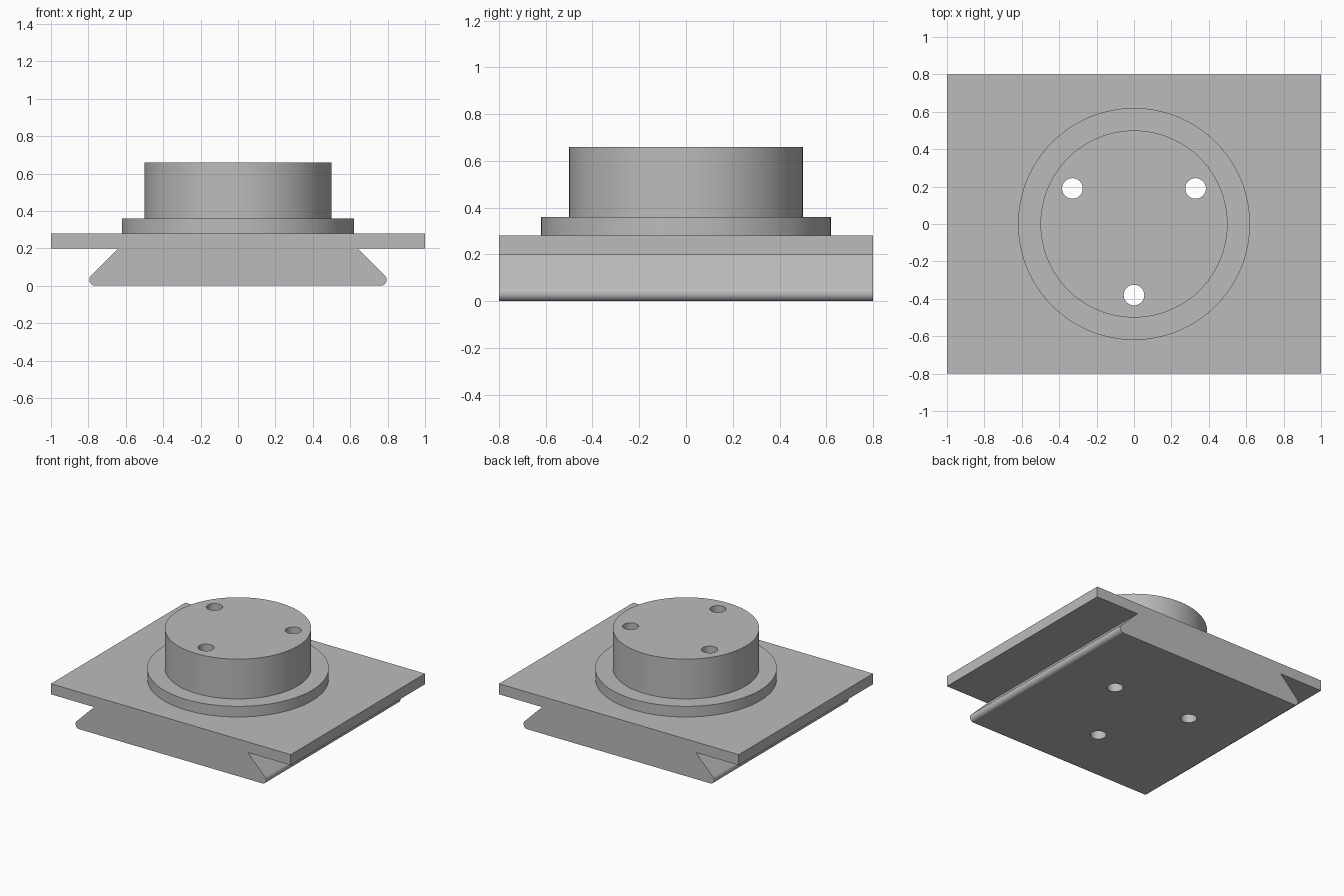
import bpy, bmesh, math
from mathutils import Vector

if "Cube" in bpy.data.objects:
    bpy.data.objects.remove(bpy.data.objects["Cube"], do_unlink=True)

DEPTH = 1.6          # front to back
PLATE_LOW, PLATE_TOP, TOP = 0.2, 0.28, 0.66
NECK = 0.64          # dovetail half width under the plate
FILLET = 0.032

# Plain grey metal
grey = bpy.data.materials.new("plain grey")
grey.use_nodes = True
colour = (0.5, 0.5, 0.5, 1)
grey.diffuse_color = colour
grey.node_tree.nodes["Principled BSDF"].inputs["Base Color"].default_value = colour


def make_object(name, bm):
    bmesh.ops.recalc_face_normals(bm, faces=bm.faces)
    mesh = bpy.data.meshes.new(name)
    bm.to_mesh(mesh)
    bm.free()
    mesh.materials.append(grey)
    obj = bpy.data.objects.new(name, mesh)
    bpy.context.collection.objects.link(obj)
    return obj


def cylinder(bm, radius, low, high, x=0, y=0, sides=96):
    made = bmesh.ops.create_cone(bm, cap_ends=True, segments=sides, radius1=radius,
                                 radius2=radius, depth=high - low)
    bmesh.ops.translate(bm, verts=made["verts"], vec=(x, y, (low + high) / 2))


def combine(target, tool, operation):
    mod = target.modifiers.new(tool.name, "BOOLEAN")
    mod.object, mod.operation, mod.solver = tool, operation, "EXACT"
    bpy.ops.object.select_all(action="DESELECT")
    bpy.context.view_layer.objects.active = target
    target.select_set(True)
    bpy.ops.object.modifier_apply(modifier=mod.name)
    bpy.data.objects.remove(tool, do_unlink=True)


# Base: plate and dovetail as one extruded profile, with rounded dovetail tips
centre_x = NECK + PLATE_LOW - FILLET / math.tan(math.pi / 8)
half = [(1, PLATE_TOP), (1, PLATE_LOW), (NECK, PLATE_LOW)]
for i in range(13):
    a = math.radians(45 - 135 * i / 12)
    half.append((centre_x + FILLET * math.cos(a), FILLET + FILLET * math.sin(a)))
outline = half + [(-x, z) for x, z in reversed(half)]
bm = bmesh.new()
face = bm.faces.new([bm.verts.new((x, -DEPTH / 2, z)) for x, z in outline])
extruded = bmesh.ops.extrude_face_region(bm, geom=[face])["geom"]
moved = [v for v in extruded if isinstance(v, bmesh.types.BMVert)]
bmesh.ops.translate(bm, verts=moved, vec=Vector((0, DEPTH, 0)))
body = make_object("dovetail_mount", bm)

# Flange and boss, sunk into the plate and merged with it
for name, radius, high in (("flange", 0.62, 0.36), ("boss", 0.5, TOP)):
    bm = bmesh.new()
    cylinder(bm, radius, PLATE_LOW + 0.04, high)
    combine(body, make_object(name, bm), "UNION")

# Three through holes
bm = bmesh.new()
for degrees in (30, 150, 270):
    a = math.radians(degrees)
    cylinder(bm, 0.055, -0.1, TOP + 0.1, 0.38 * math.cos(a), 0.38 * math.sin(a), 48)
combine(body, make_object("bolt_holes", bm), "DIFFERENCE")

bpy.ops.object.shade_smooth_by_angle(angle=math.radians(30))
